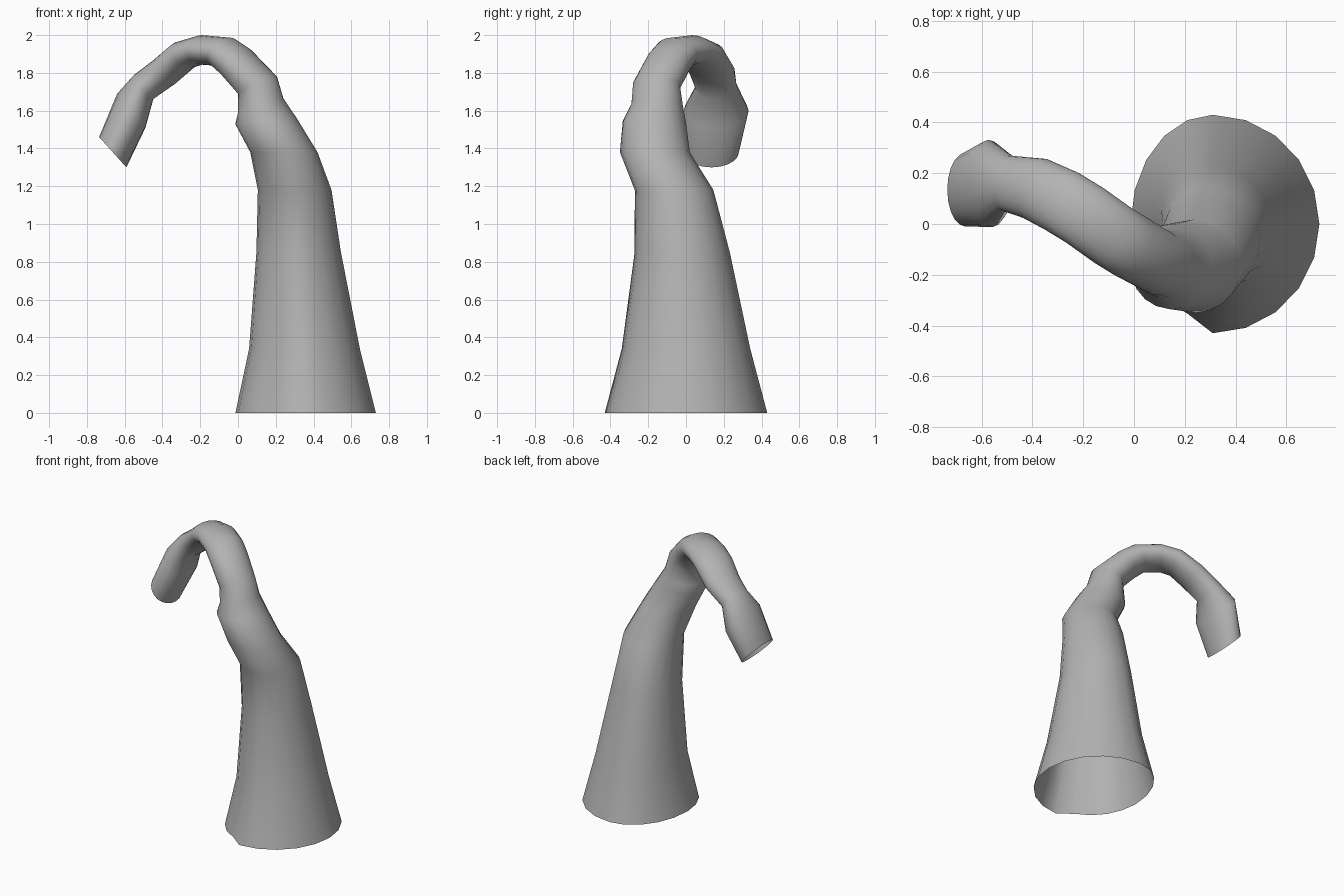
import bpy
import bmesh
from math import sin, cos, pi, radians
from mathutils import Vector

SIDES = 20

if "Cube" in bpy.data.objects:
    bpy.data.objects.remove(bpy.data.objects["Cube"], do_unlink=True)

# Plain grey material
grey = bpy.data.materials.new("plain_grey")
grey.use_nodes = True
grey.diffuse_color = (0.45, 0.45, 0.45, 1)
grey.node_tree.nodes["Principled BSDF"].inputs["Base Color"].default_value = (0.45, 0.45, 0.45, 1)

# Rings along the tube: centre, radius in the bend, radius across, pitch, heading, inner flattening
RINGS = [
    ((.31, 0, 0), .42, .43, 90, 0, .77),
    ((.31, 0, .34), .335, .34, 90, 0, .75),
    ((.295, -.02, .85), .25, .252, 90, 0, .79),
    ((.295, -.063, 1.18), .2, .208, 90, 0, .95),
    ((.243, -.165, 1.38), .178, .185, 90, 0, 1),
    ((.148, -.168, 1.545), .163, .167, 84, 4, 1),
    ((.12, -.153, 1.625), .128, .138, 72, 8, 1),
    ((.103, -.155, 1.735), .112, .127, 65, 15, 1),
    ((-.01, -.09, 1.857), .097, .13, 39, 33, 1),
    ((-.08, -.047, 1.912), .088, .13, 32, 35, 1),
    ((-.195, .035, 1.922), .078, .13, 3, 35, 1),
    ((-.285, .09, 1.895), .078, .13, -28, 32, 1),
    ((-.39, .14, 1.805), .082, .125, -38, 22, 1),
    ((-.5, .16, 1.725), .082, .11, -38, 8, 1),
    ((-.565, .16, 1.6), .117, .172, -40, -3, 1),
    ((-.663, .135, 1.38), .108, .145, -42, 0, 1),
]


def ring_points(centre, bend_radius, side_radius, pitch, heading, flat):
    """One tilted ring, flattened on the inner side of the bend."""
    p, h = radians(pitch), radians(heading)
    forward = Vector((-cos(h), sin(h), 0))
    outer = -forward * sin(p) + Vector((0, 0, cos(p)))
    side = Vector((sin(h), cos(h), 0))
    points = []
    for i in range(SIDES):
        a = 2 * pi * i / SIDES
        u, v = cos(a), sin(a)
        if u < -0.01:
            u *= flat
            if v < 0:
                v *= 1 - (1 - flat) * 0.6
        points.append(Vector(centre) + outer * u * bend_radius + side * v * side_radius)
    return points


# Curved open tube, skinned ring to ring
bm = bmesh.new()
rings = [[bm.verts.new(p) for p in ring_points(*r)] for r in RINGS]
for low, high in zip(rings, rings[1:]):
    for i in range(SIDES):
        j = (i + 1) % SIDES
        bm.faces.new((low[i], low[j], high[j], high[i])).smooth = True

mesh = bpy.data.meshes.new("curved_tube")
bm.to_mesh(mesh)
bm.free()
mesh.materials.append(grey)
tube = bpy.data.objects.new("curved_tube", mesh)
bpy.context.collection.objects.link(tube)
